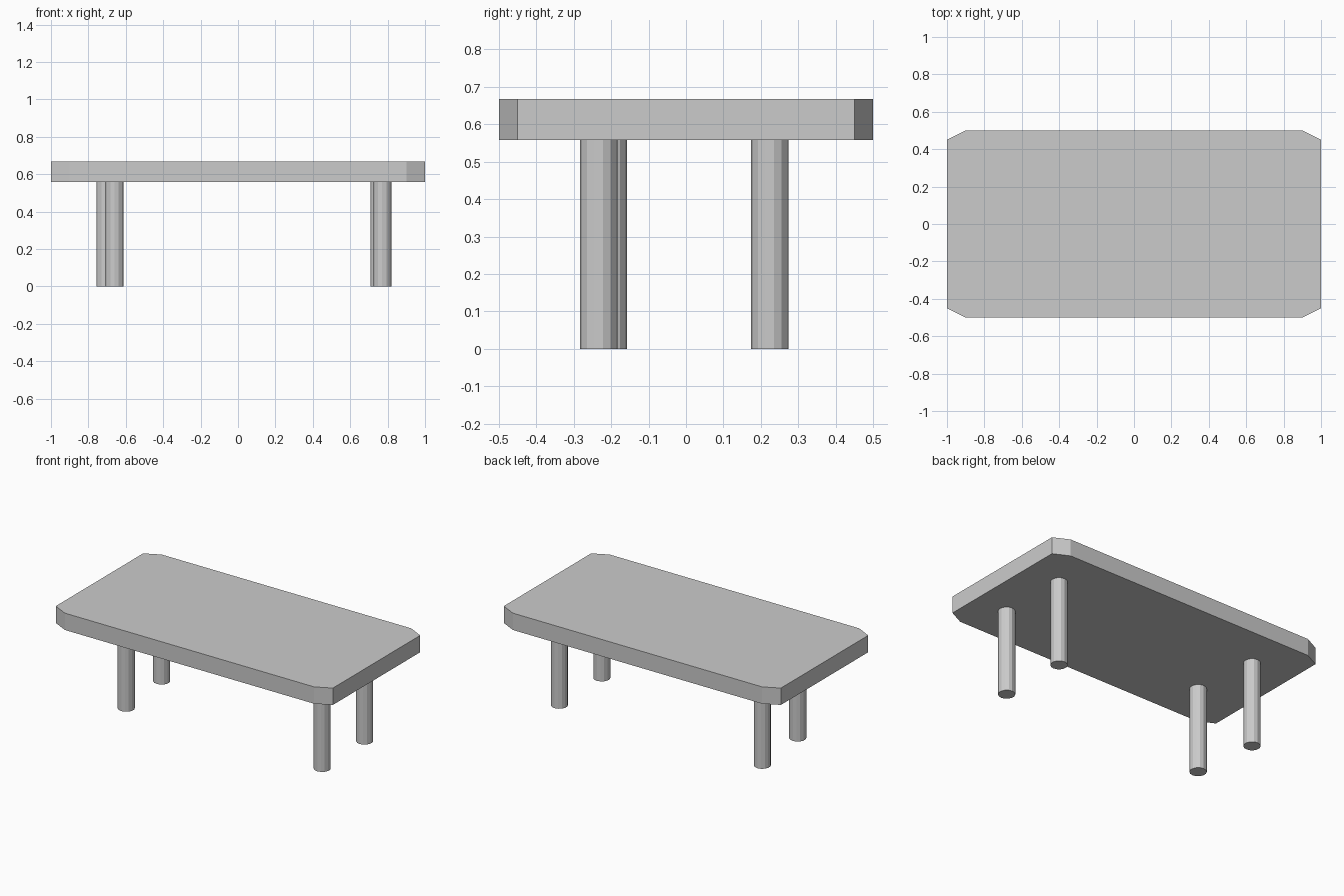
import bpy
import bmesh

if "Cube" in bpy.data.objects:
    bpy.data.objects.remove(bpy.data.objects["Cube"])

TOP_Z, UNDER_Z = 0.668, 0.558
LEG_R, LEG_SIDES = 0.0505, 14


def prism(name, outline, z0, z1):
    """Extrude a flat outline straight up from z0 to z1."""
    bm = bmesh.new()
    face = bm.faces.new([bm.verts.new((x, y, z0)) for x, y in outline])
    up = bmesh.ops.extrude_face_region(bm, geom=[face])["geom"]
    verts = [v for v in up if isinstance(v, bmesh.types.BMVert)]
    bmesh.ops.translate(bm, verts=verts, vec=(0, 0, z1 - z0))
    bmesh.ops.recalc_face_normals(bm, faces=bm.faces)
    mesh = bpy.data.meshes.new(name)
    bm.to_mesh(mesh)
    bm.free()
    obj = bpy.data.objects.new(name, mesh)
    bpy.context.collection.objects.link(obj)
    return obj


# Tabletop with clipped corners
prism("tabletop", [(-0.9, -0.5), (0.9, -0.5), (1, -0.45), (1, 0.45),
                   (0.9, 0.5), (-0.9, 0.5), (-1, 0.45), (-1, -0.45)],
      UNDER_Z, TOP_Z)

# Four slightly unevenly placed round legs
legs = {
    "front_left_leg": (-0.661, -0.208),
    "front_right_leg": (0.771, -0.233),
    "back_left_leg": (-0.708, 0.224),
    "back_right_leg": (0.757, 0.224),
}
for name, (x, y) in legs.items():
    bpy.ops.mesh.primitive_cylinder_add(
        vertices=LEG_SIDES, radius=LEG_R, depth=UNDER_Z,
        location=(x, y, UNDER_Z / 2))
    leg = bpy.context.object
    leg.name = leg.data.name = name
